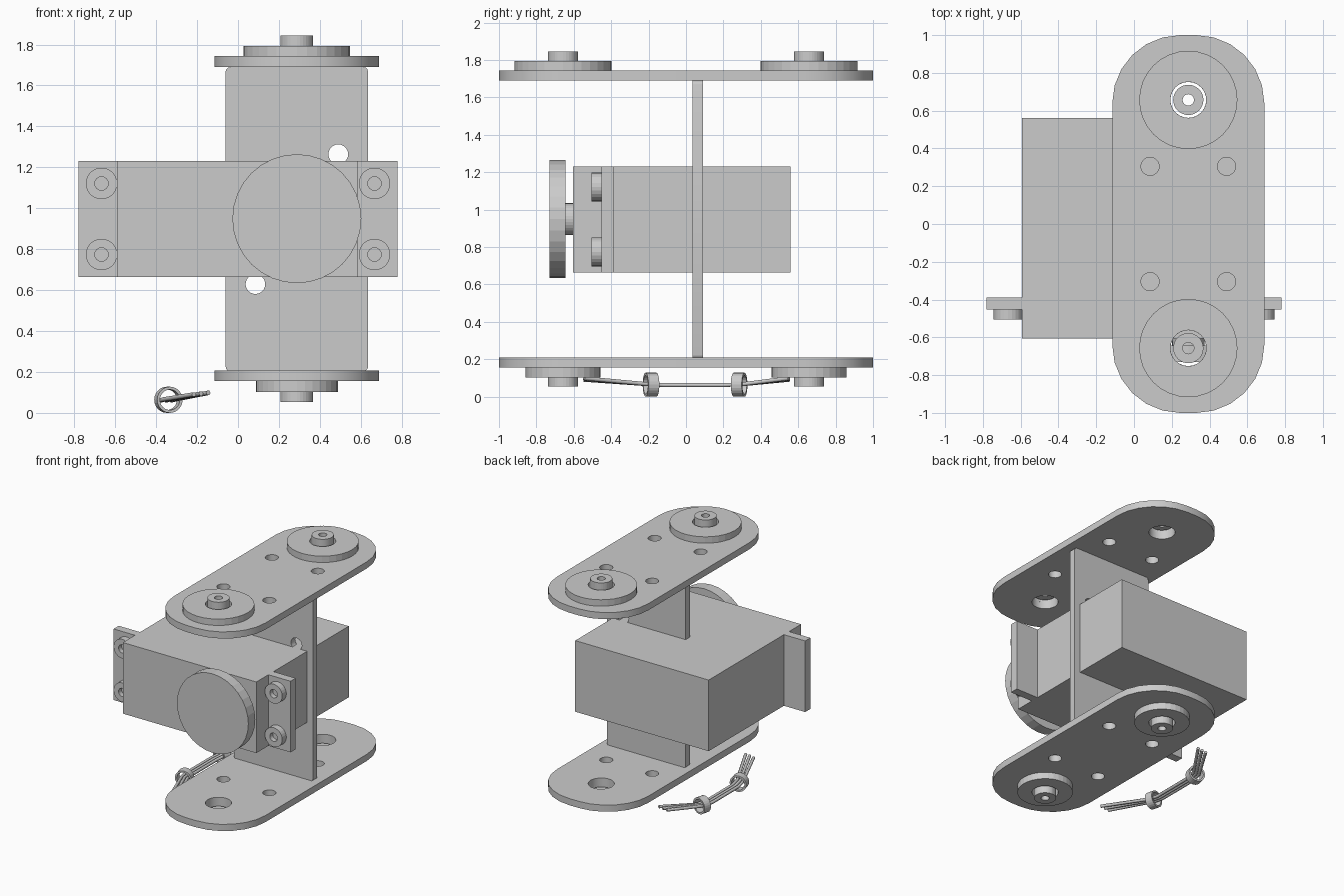
import bpy, bmesh
from math import pi, cos, sin
from mathutils import Vector, Matrix

if "Cube" in bpy.data.objects:
    bpy.data.objects.remove(bpy.data.objects["Cube"])

CX = 0.2875  # centre line of the bracket


def new_object(name, bm):
    bmesh.ops.recalc_face_normals(bm, faces=bm.faces)
    me = bpy.data.meshes.new(name)
    bm.to_mesh(me)
    bm.free()
    ob = bpy.data.objects.new(name, me)
    bpy.context.collection.objects.link(ob)
    return ob


def box(name, x, y, z):
    bm = bmesh.new()
    bmesh.ops.create_cube(bm, size=1)
    for v in bm.verts:
        v.co = [a + (b - a) * (c + 0.5) for (a, b), c in zip((x, y, z), v.co)]
    return new_object(name, bm)


def lathe(name, profile, start, axis, seg=32, closed=False):
    """Spin (radius, height) points around an axis through start."""
    bm = bmesh.new()
    rot = Vector(axis).to_track_quat('Z', 'Y')
    rings = []
    for r, h in profile:
        if r == 0:
            rings.append([bm.verts.new(rot @ Vector((0, 0, h)) + Vector(start))] * seg)
        else:
            rings.append([bm.verts.new(rot @ Vector((r * cos(2 * pi * i / seg), r * sin(2 * pi * i / seg), h))
                                       + Vector(start)) for i in range(seg)])
    pairs = list(zip(rings, rings[1:]))
    if closed:
        pairs.append((rings[-1], rings[0]))
    for a, b in pairs:
        for i in range(seg):
            j = (i + 1) % seg
            bm.faces.new(list(dict.fromkeys((a[i], a[j], b[j], b[i]))))
    return new_object(name, bm)


def disc(name, r, start, axis, h, seg=32):
    return lathe(name, [(0, 0), (r, 0), (r, h), (0, h)], start, axis, seg)


def tube(name, r_out, r_in, start, axis, h, seg=32):
    return lathe(name, [(r_out, 0), (r_out, h), (r_in, h), (r_in, 0)], start, axis, seg, True)


def plate(name, hw, hl, radius, thick, holes, matrix, steps=6):
    """Rounded rectangle with round holes, extruded by a filled curve."""
    cu = bpy.data.curves.new(name, 'CURVE')
    cu.dimensions = '2D'
    cu.fill_mode = 'BOTH'
    cu.extrude = thick / 2
    outline = []
    for k, (sx, sy) in enumerate(((1, 1), (-1, 1), (-1, -1), (1, -1))):
        for i in range(steps + 1):
            a = pi / 2 * (k + i / steps)
            outline.append((sx * (hw - radius) + radius * cos(a), sy * (hl - radius) + radius * sin(a)))
    loops = [outline]
    for hx, hy, r in holes:
        loops.append([(hx + r * cos(2 * pi * i / 24), hy + r * sin(2 * pi * i / 24)) for i in range(24)])
    for pts in loops:
        sp = cu.splines.new('POLY')
        sp.points.add(len(pts) - 1)
        for p, (x, y) in zip(sp.points, pts):
            p.co = (x, y, 0, 1)
        sp.use_cyclic_u = True
    tmp = bpy.data.objects.new(name, cu)
    bpy.context.collection.objects.link(tmp)
    bpy.context.view_layer.update()
    me = bpy.data.meshes.new_from_object(tmp)
    bpy.data.objects.remove(tmp)
    bm = bmesh.new()
    bm.from_mesh(me)
    bmesh.ops.remove_doubles(bm, verts=bm.verts, dist=1e-5)
    bm.transform(matrix)
    return new_object(name, bm)


# Top and bottom bracket plates
holes = [(0, s * 0.657, 0.095) for s in (-1, 1)]
holes += [(sx * 0.2025, sy * 0.305, 0.048) for sx in (-1, 1) for sy in (-1, 1)]
for name, z in (("top_plate", 1.7225), ("bottom_plate", 0.1875)):
    plate(name, 0.4025, 1.0, 0.36, 0.053, holes, Matrix.Translation((CX, 0, z)))

# Upright web between the plates
plate("upright_web", 0.3475, 0.7425, 0.02, 0.054, [(0.2025, 0.3175, 0.048), (-0.2025, -0.3175, 0.048)],
      Matrix.Translation((CX, 0.063, 0.9525)) @ Matrix.Rotation(pi / 2, 4, 'X'), 3)

# Bearing discs with hollow bosses above and below
for i, y in enumerate((-0.657, 0.657)):
    tube(f"top_disc_{i}", 0.26, 0.095, (CX, y, 1.749), (0, 0, 1), 0.051)
    tube(f"top_boss_{i}", 0.08, 0.03, (CX, y, 1.76), (0, 0, 1), 0.09)
    tube(f"bottom_disc_{i}", 0.20, 0.095, (CX, y, 0.161), (0, 0, -1), 0.053)
    tube(f"bottom_boss_{i}", 0.08, 0.03, (CX, y, 0.15), (0, 0, -1), 0.09)

# Motor body, mounting ears and their screws
box("motor_body", (-0.592, 0.585), (-0.605, 0.56), (0.67, 1.237))
for side, s in (("left", -1), ("right", 1)):
    box(f"mount_ear_{side}", sorted((s * 0.58, s * 0.78)), (-0.453, -0.388), (0.67, 1.237))
    for i, z in enumerate((0.78, 1.127)):
        lathe(f"ear_screw_{side}_{i}", [(0, 0), (0.077, 0), (0.077, 0.053), (0.033, 0.053), (0.033, 0.015), (0, 0.015)],
              (s * 0.667, -0.452, z), (0, -1, 0), 24)

# Output shaft and drive disc
disc("output_shaft", 0.085, (CX, -0.60, 0.955), (0, -1, 0), 0.05)
disc("drive_disc", 0.315, (CX, -0.643, 0.955), (0, -1, 0), 0.087)

# Wire bundle with two clamp rings
for k in range(3):
    cu = bpy.data.curves.new(f"wire_{k}", 'CURVE')
    cu.dimensions = '3D'
    cu.bevel_depth = 0.012
    cu.bevel_resolution = 1
    cu.use_fill_caps = True
    d = k - 1
    path = [(-0.18 + d * 0.035, -0.545, 0.10 + d * 0.004), (-0.335 + d * 0.025, -0.20, 0.072),
            (-0.35 + d * 0.025, -0.12, 0.068), (-0.35 + d * 0.025, 0.20, 0.068),
            (-0.335 + d * 0.025, 0.30, 0.072), (-0.18 + d * 0.035, 0.55, 0.10 + d * 0.004)]
    sp = cu.splines.new('POLY')
    sp.points.add(len(path) - 1)
    for p, co in zip(sp.points, path):
        p.co = (*co, 1)
    bpy.context.collection.objects.link(bpy.data.objects.new(f"wire_{k}", cu))
for name, y, s in (("clamp_ring_front", -0.187, -1), ("clamp_ring_back", 0.284, 1)):
    axis = Vector((0.25, s, 0)).normalized()
    tube(name, 0.064, 0.05, Vector((-0.34, y, 0.07)) - axis * 0.03, axis, 0.06, 24)

# Rest the lowest point exactly on the ground
bpy.context.view_layer.update()
low = min(v.co.z for o in bpy.data.objects if o.type == 'MESH' for v in o.data.vertices)
for o in bpy.data.objects:
    o.location.z -= low
